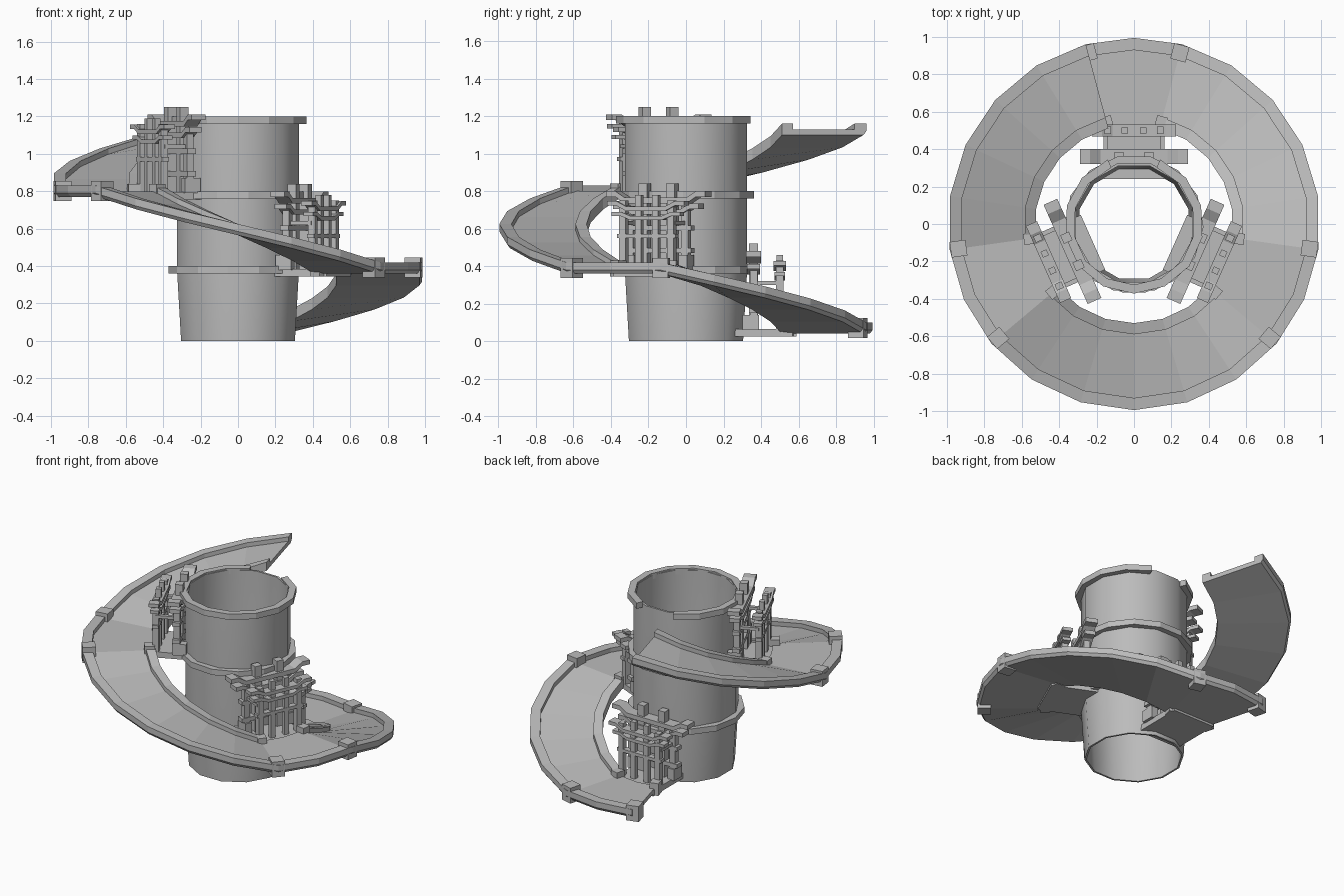
import bpy, bmesh
from math import radians, cos, sin, pi
from mathutils import Matrix, Vector

cube = bpy.data.objects.get("Cube")
if cube:
    bpy.data.objects.remove(cube, do_unlink=True)

stone = bpy.data.materials.new("plain_grey")
stone.use_nodes = True
GREY = (0.5, 0.5, 0.5, 1)
stone.diffuse_color = GREY
stone.node_tree.nodes["Principled BSDF"].inputs["Base Color"].default_value = GREY


def finish(name, bm, smooth=False):
    bmesh.ops.recalc_face_normals(bm, faces=bm.faces)
    mesh = bpy.data.meshes.new(name)
    bm.to_mesh(mesh)
    bm.free()
    mesh.materials.append(stone)
    ob = bpy.data.objects.new(name, mesh)
    bpy.context.collection.objects.link(ob)
    if smooth:
        bpy.ops.object.select_all(action='DESELECT')
        ob.select_set(True)
        bpy.context.view_layer.objects.active = ob
        bpy.ops.object.shade_smooth_by_angle(angle=radians(35))
    return ob


def sweep(name, profile, angles, heights, smooth=False):
    """Carry a closed (radius, z) profile round the z axis, capped unless it is a full turn."""
    bm = bmesh.new()
    closed = abs(abs(angles[-1] - angles[0]) - 360) < 0.01
    if closed:
        angles, heights = angles[:-1], heights[:-1]
    rings = [[bm.verts.new((r * cos(radians(a)), r * sin(radians(a)), z + h)) for r, z in profile]
             for a, h in zip(angles, heights)]
    pairs = list(zip(rings, rings[1:]))
    if closed:
        pairs.append((rings[-1], rings[0]))
    n = len(profile)
    for a, b in pairs:
        for i in range(n):
            j = (i + 1) % n
            bm.faces.new((a[i], a[j], b[j], b[i]))
    if not closed:
        bm.faces.new(rings[0])
        bm.faces.new(rings[-1])
    return finish(name, bm, smooth)


def steps(a, b, n):
    return [a + (b - a) * i / n for i in range(n + 1)]


def add_box(bm, u, r, z, frame):
    """Box from (min, max) ranges: u across, r outward, z up."""
    size = Vector((u[1] - u[0], r[1] - r[0], z[1] - z[0]))
    mid = Vector((sum(u) / 2, sum(r) / 2, sum(z) / 2))
    bmesh.ops.create_cube(bm, size=1, matrix=frame @ Matrix.Translation(mid) @ Matrix.Diagonal(size).to_4x4())


def add_beam(bm, half, r, depth, z, thick, lift, frame):
    """Crossbeam whose ends bend upward."""
    line = [(-half, lift), (-half + 0.055, lift), (-half + 0.11, 0),
            (half - 0.11, 0), (half - 0.055, lift), (half, lift)]
    rings = []
    for u, up in line:
        rings.append([bm.verts.new(frame @ Vector((u, r + d * depth / 2, z + up + t)))
                      for d, t in ((-1, 0), (1, 0), (1, thick), (-1, thick))])
    for a, b in zip(rings, rings[1:]):
        for i in range(4):
            j = (i + 1) % 4
            bm.faces.new((a[i], a[j], b[j], b[i]))
    bm.faces.new(rings[0])
    bm.faces.new(rings[-1])


def facing(angle, height):
    return Matrix.Translation((0, 0, height)) @ Matrix.Rotation(radians(angle) - pi / 2, 4, 'Z')


# Open tower tube with a slightly tapered foot
turn = steps(15, 375, 12)
flat = [0] * len(turn)
sweep("tower", [(0.315, 0), (0.337, 0.37), (0.337, 1.19), (0.322, 1.19), (0.322, 0.37), (0.302, 0)],
      turn, flat, True)

# Storey rings, each broken on one side
for name, z, gap in (("lower_ring", 0.36, -24), ("middle_ring", 0.76, 204), ("top_ring", 1.16, 90)):
    span = steps(gap + 22, gap + 338, 12)
    sweep(name, [(0.325, z), (0.372, z), (0.372, z + 0.04), (0.325, z + 0.04)], span, [0] * 13)

# Spiral ramp: trough-shaped slopes joined by level landings
outer = [(0.55, 0), (0.98, 0), (0.995, 0.02), (0.995, 0.06), (0.93, 0.06), (0.93, 0.03)]
trough = [(0.53, 0)] + outer[1:] + [(0.59, 0.03), (0.59, 0.06), (0.53, 0.06)]
level = outer + [(0.55, 0.03)]
LEVELS = [0.04, 0.36, 0.77, 1.1]
landings = [("lower", 105, 75), ("middle", -8, -40), ("upper", -140, -172)]
slopes = [("lower", 75, -8, 5), ("middle", -40, -140, 6), ("upper", -172, -255, 5)]
for i, (name, a, b, n) in enumerate(slopes):
    sweep(name + "_slope", trough, steps(a, b, n), steps(LEVELS[i], LEVELS[i + 1], n))

for (name, a, b), h in zip(landings, LEVELS):
    sweep(name + "_landing", level, steps(a, b, 2), [h] * 3)

    # Corner blocks at the landing ends
    bm = bmesh.new()
    for angle in (a, b):
        f = facing(angle, h)
        add_box(bm, (-0.042, 0.042), (0.905, 0.99), (-0.022, 0.085), f)
        add_box(bm, (-0.03, 0.03), (0.53, 0.595), (-0.015, 0.07), f)
    finish(name + "_corner_blocks", bm)

    # Threshold slab and step leading into the tower
    f = facing((a + b) / 2, h)
    bm = bmesh.new()
    add_box(bm, (-0.16, 0.16), (0.24, 0.59), (-0.015, 0.025), f)
    for s in (-1, 1):
        add_box(bm, (s * 0.155 - 0.025, s * 0.155 + 0.025), (0.3, 0.39), (0.02, 0.1), f)
    finish(name + "_threshold", bm)

    # Tall inner gate against the tower
    bm = bmesh.new()
    for s in (-1, 1):
        add_box(bm, (s * 0.08 - 0.025, s * 0.08 + 0.025), (0.335, 0.385), (0.02, 0.48), f)
        add_box(bm, (s * 0.16 - 0.02, s * 0.16 + 0.02), (0.34, 0.38), (0.02, 0.36), f)
    add_beam(bm, 0.29, 0.36, 0.08, 0.375, 0.03, 0.035, f)
    add_beam(bm, 0.25, 0.36, 0.07, 0.315, 0.028, 0.03, f)
    for z in (0.11, 0.23):
        add_box(bm, (-0.2, 0.2), (0.335, 0.385), (z, z + 0.028), f)
    finish(name + "_inner_gate", bm)

    # Shorter outer gate with slim posts
    bm = bmesh.new()
    for s in (-1, 1):
        add_box(bm, (s * 0.05 - 0.017, s * 0.05 + 0.017), (0.483, 0.517), (0.02, 0.42), f)
        add_box(bm, (s * 0.14 - 0.018, s * 0.14 + 0.018), (0.48, 0.52), (0.02, 0.39), f)
    add_beam(bm, 0.225, 0.5, 0.065, 0.335, 0.024, 0.028, f)
    add_beam(bm, 0.2, 0.5, 0.055, 0.285, 0.022, 0.022, f)
    add_box(bm, (-0.17, 0.17), (0.48, 0.52), (0.19, 0.212), f)
    # Side rails tying both gates together
    for s in (-1, 1):
        add_box(bm, (s * 0.15 - 0.012, s * 0.15 + 0.012), (0.36, 0.5), (0.26, 0.28), f)
    finish(name + "_outer_gate", bm)
